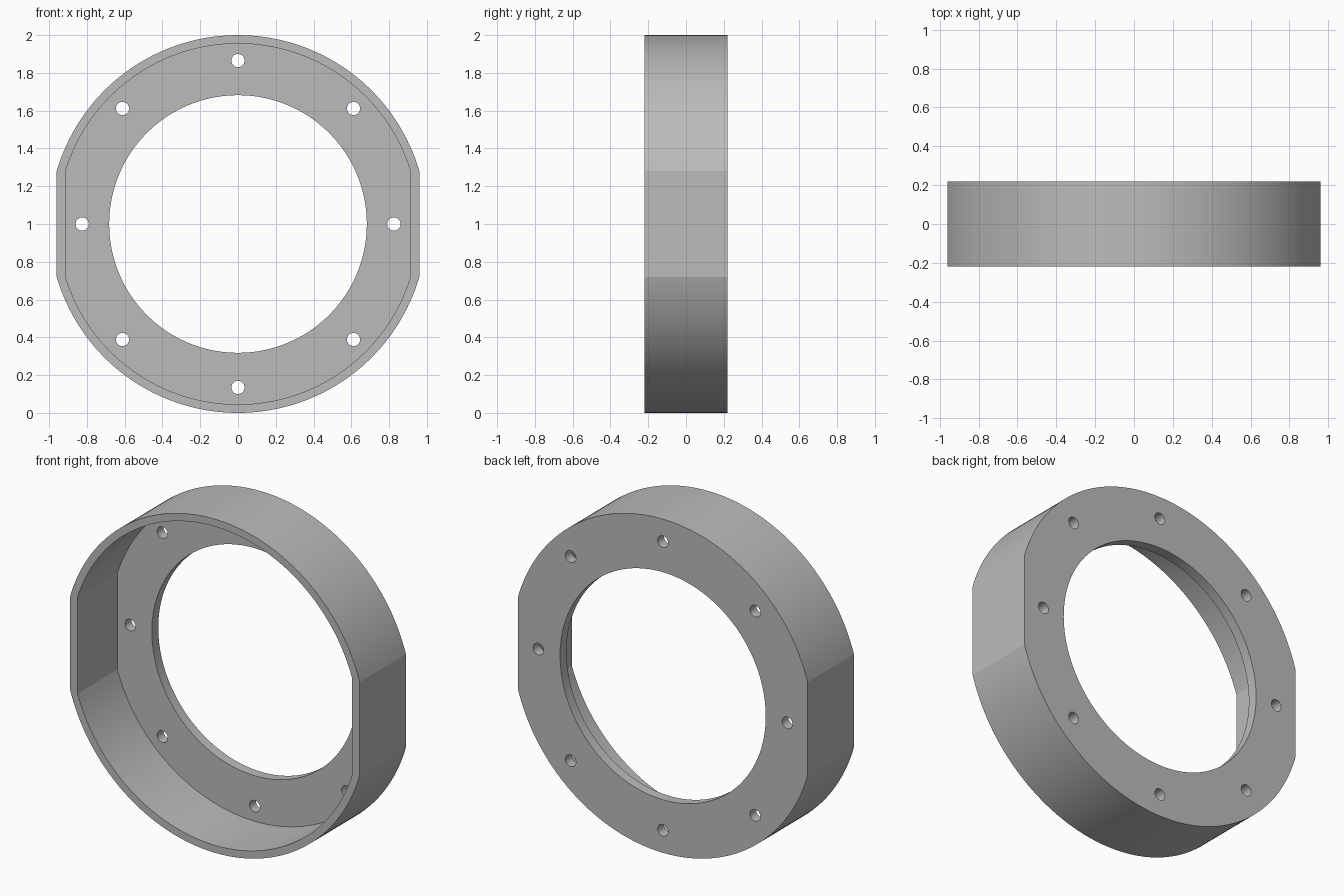
import bpy, bmesh, math
from mathutils import Vector

default = bpy.data.objects.get("Cube")
if default:
    bpy.data.objects.remove(default, do_unlink=True)

HALF = 0.219      # half depth of the ring
FLOOR = 0.158     # where the pocket ends and the flange begins

grey = bpy.data.materials.new("plain grey")
grey.use_nodes = True
colour = (0.5, 0.5, 0.5, 1)
grey.diffuse_color = colour
grey.node_tree.nodes["Principled BSDF"].inputs["Base Color"].default_value = colour


def circle(radius, steps, flat=None):
    """Circle outline, optionally with its left and right sides cut flat."""
    start = math.acos(flat / radius) if flat else 0
    if not flat:
        return [(radius * math.cos(math.tau * i / steps),
                 radius * math.sin(math.tau * i / steps)) for i in range(steps)]
    sweep = math.pi - 2 * start
    return [(radius * math.cos(base + start + sweep * i / steps),
             radius * math.sin(base + start + sweep * i / steps))
            for base in (0, math.pi) for i in range(steps + 1)]


def prism(name, outline, y0, y1, x=0, z=1):
    """Extrude an outline in the xz plane from y0 to y1."""
    bm = bmesh.new()
    face = bm.faces.new([bm.verts.new((x + a, y0, z + b)) for a, b in outline])
    out = bmesh.ops.extrude_face_region(bm, geom=[face])
    moved = [v for v in out["geom"] if isinstance(v, bmesh.types.BMVert)]
    bmesh.ops.translate(bm, verts=moved, vec=Vector((0, y1 - y0, 0)))
    bmesh.ops.recalc_face_normals(bm, faces=bm.faces)
    mesh = bpy.data.meshes.new(name)
    bm.to_mesh(mesh)
    bm.free()
    mesh.materials.append(grey)
    obj = bpy.data.objects.new(name, mesh)
    bpy.context.collection.objects.link(obj)
    return obj


# Outer body with two flat sides
ring = prism("flanged_ring", circle(1, 72, 0.96), -HALF, HALF)

# Front pocket and central bore
cutters = [prism("pocket_cutter", circle(0.955, 72, 0.91), -HALF - 0.1, FLOOR),
           prism("bore_cutter", circle(0.682, 128), 0, HALF + 0.1)]

# Eight bolt holes, the two beside the flats set slightly inward
for i in range(8):
    angle = i * math.tau / 8
    reach = 0.825 if i % 4 == 0 else 0.865
    cutters.append(prism("bolt_hole_cutter", circle(0.035, 32), 0.05, HALF + 0.1,
                         reach * math.cos(angle), 1 + reach * math.sin(angle)))

bpy.ops.object.select_all(action='DESELECT')
bpy.context.view_layer.objects.active = ring
ring.select_set(True)
for cutter in cutters:
    cutter.hide_render = True
    mod = ring.modifiers.new("cut", 'BOOLEAN')
    mod.operation = 'DIFFERENCE'
    mod.solver = 'EXACT'
    mod.object = cutter
    bpy.ops.object.modifier_apply(modifier=mod.name)
    bpy.data.objects.remove(cutter, do_unlink=True)

# Smooth curved walls, crisp rims
bpy.ops.object.shade_smooth_by_angle(angle=math.radians(12))
